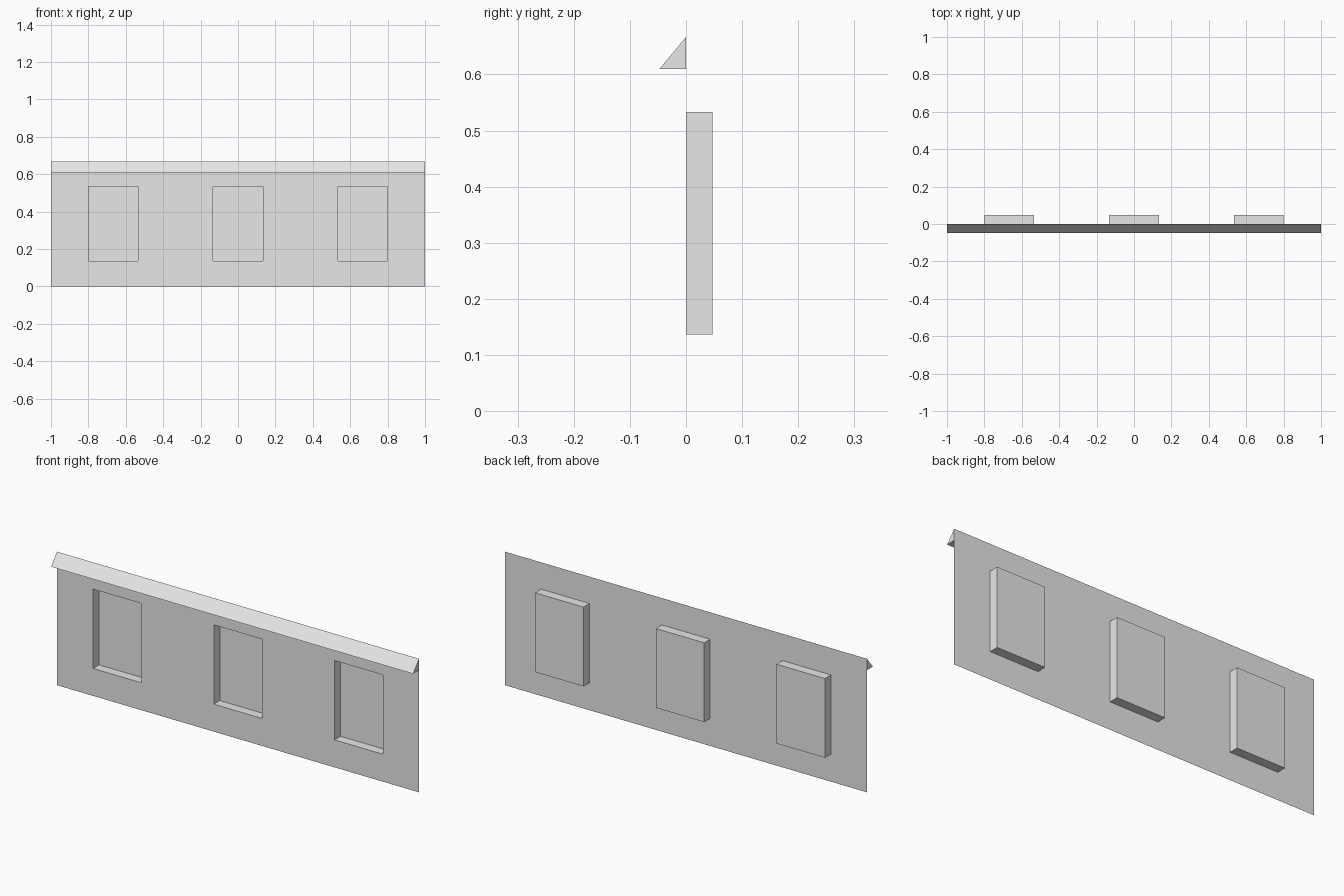
import bpy
import bmesh

cube = bpy.data.objects.get("Cube")
if cube:
    bpy.data.objects.remove(cube, do_unlink=True)

DEPTH = 0.047
HEIGHT = 0.667
SILL, HEAD = 0.137, 0.533
CORNICE_Z = 0.61
WINDOW_W = 0.267
WINDOW_X = (-0.667, 0, 0.667)

grey = bpy.data.materials.new("plain grey")
grey.use_nodes = True
grey.diffuse_color = (0.8, 0.8, 0.8, 1)
grey.node_tree.nodes["Principled BSDF"].inputs["Base Color"].default_value = (0.8, 0.8, 0.8, 1)


def make_object(name, polygons):
    """Build one flat-shaded object from a list of polygons."""
    bm = bmesh.new()
    for polygon in polygons:
        bm.faces.new([bm.verts.new(p) for p in polygon])
    bmesh.ops.remove_doubles(bm, verts=bm.verts, dist=0.0001)
    mesh = bpy.data.meshes.new(name)
    bm.to_mesh(mesh)
    bm.free()
    mesh.materials.append(grey)
    obj = bpy.data.objects.new(name, mesh)
    bpy.context.collection.objects.link(obj)


def upright(x0, x1, z0, z1, y=0):
    """Rectangle facing the front."""
    return [(x0, y, z0), (x1, y, z0), (x1, y, z1), (x0, y, z1)]


# Thin wall sheet, left open at the windows
xs = [-1] + [x + s * WINDOW_W / 2 for x in WINDOW_X for s in (-1, 1)] + [1]
zs = [0, SILL, HEAD, HEIGHT]
make_object("wall", [
    upright(xs[i], xs[i + 1], zs[j], zs[j + 1])
    for i in range(len(xs) - 1) for j in range(len(zs) - 1)
    if not (i % 2 == 1 and j == 1)])

# Window recesses: a back pane and four reveals facing into the opening
for label, x in zip(("right", "middle", "left"), WINDOW_X):
    rim = upright(x - WINDOW_W / 2, x + WINDOW_W / 2, SILL, HEAD)
    pane = [(px, DEPTH, pz) for px, _, pz in rim]
    reveals = [[rim[k], rim[(k + 1) % 4], pane[(k + 1) % 4], pane[k]] for k in range(4)]
    make_object(label + "_window_recess", [pane] + reveals)

# Cornice: triangular moulding, its back closed by the wall
profile = [(0, CORNICE_Z), (0, HEIGHT), (-DEPTH, CORNICE_Z)]
right_end = [(-1, y, z) for y, z in profile]
left_end = [(1, y, z) for y, z in profile]
slope = [right_end[2], left_end[2], left_end[1], right_end[1]]
underside = [right_end[0], left_end[0], left_end[2], right_end[2]]
make_object("cornice", [right_end, left_end[::-1], slope, underside])
